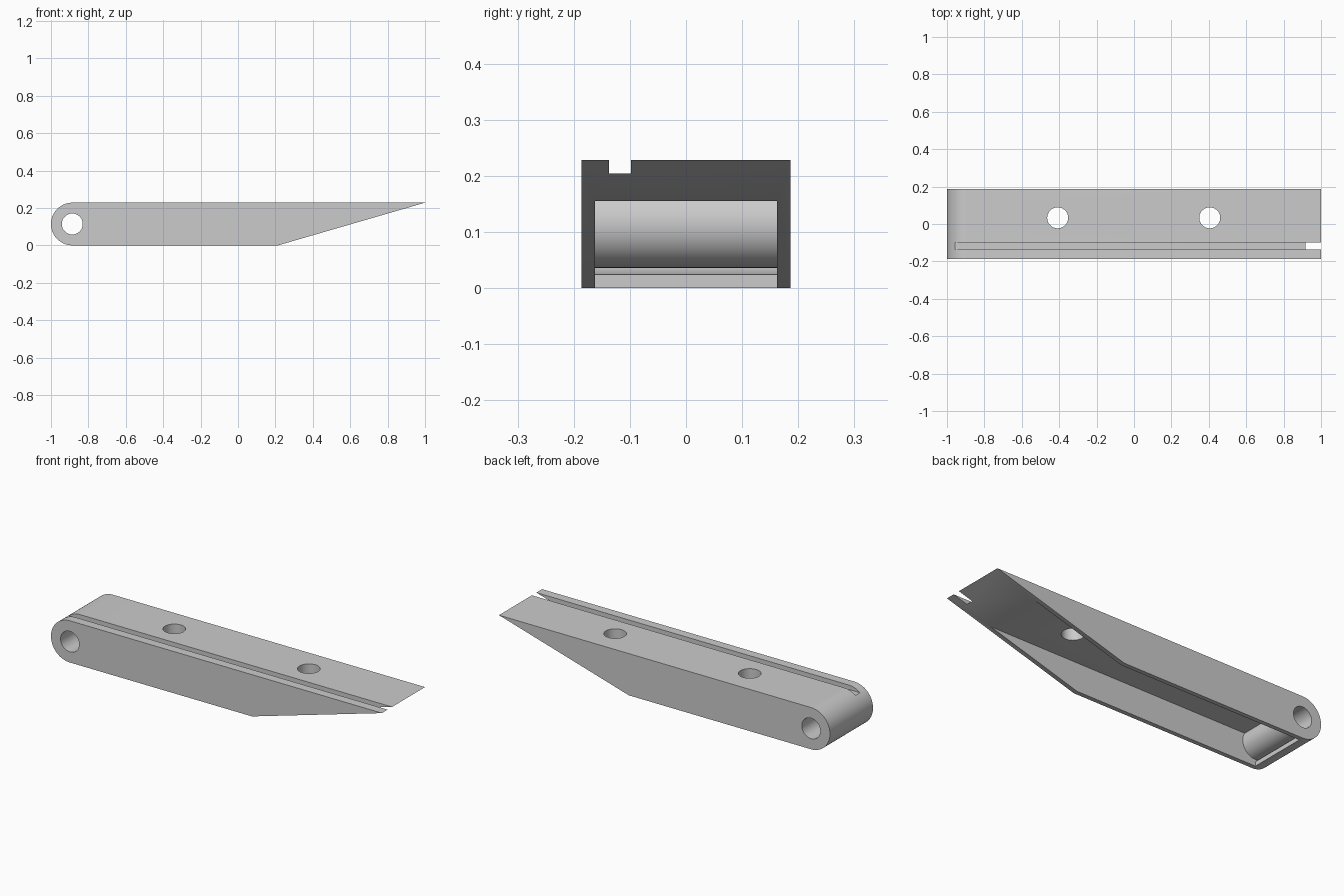
import bpy
import bmesh
from math import asin, cos, pi, sin
from mathutils import Matrix, Vector

if "Cube" in bpy.data.objects:
    bpy.data.objects.remove(bpy.data.objects["Cube"], do_unlink=True)

LENGTH, HEIGHT, HALF_WIDTH = 2.0, 0.228, 0.186
RADIUS = HEIGHT / 2
PIN_X, PIN_Z = -1 + RADIUS, RADIUS
HOLE_RADIUS = 0.056
WALL = 0.024
CEILING = 0.155
BOSS_RADIUS = 0.078


def make_object(name, bm):
    bmesh.ops.recalc_face_normals(bm, faces=bm.faces)
    mesh = bpy.data.meshes.new(name)
    bm.to_mesh(mesh)
    bm.free()
    obj = bpy.data.objects.new(name, mesh)
    bpy.context.collection.objects.link(obj)
    return obj


def prism(name, profile, y0, y1):
    """Extrude an x-z profile from y0 to y1."""
    bm = bmesh.new()
    face = bm.faces.new([bm.verts.new((x, y0, z)) for x, z in profile])
    result = bmesh.ops.extrude_face_region(bm, geom=[face])
    verts = [v for v in result["geom"] if isinstance(v, bmesh.types.BMVert)]
    bmesh.ops.translate(bm, verts=verts, vec=(0, y1 - y0, 0))
    return make_object(name, bm)


def drill(name, location, axis):
    bm = bmesh.new()
    turn = Vector((0, 0, 1)).rotation_difference(Vector(axis)).to_matrix().to_4x4()
    bmesh.ops.create_cone(bm, cap_ends=True, segments=64, radius1=HOLE_RADIUS,
                          radius2=HOLE_RADIUS, depth=1,
                          matrix=Matrix.Translation(location) @ turn)
    return make_object(name, bm)


def arc(radius, start, end, steps=48):
    angles = [start + (end - start) * i / steps for i in range(steps + 1)]
    return [(PIN_X + radius * cos(a), PIN_Z + radius * sin(a)) for a in angles]


# Bar with a rounded hinge end and a tapered tip
bar = prism("hinged_bar",
            arc(RADIUS, pi / 2, 3 * pi / 2) + [(0.215, 0), (1, HEIGHT)],
            -HALF_WIDTH, HALF_WIDTH)

# Underside cavity, wrapping around the hinge boss
gap_radius = RADIUS - WALL
rise = CEILING - PIN_Z
boss_angle = asin(rise / BOSS_RADIUS)
gap_angle = asin(rise / gap_radius)
cavity = ([(PIN_X, -0.1), (1.1, -0.1), (1.1, CEILING)]
          + arc(BOSS_RADIUS, boss_angle, -pi - boss_angle)
          + arc(gap_radius, -pi - gap_angle, -pi / 2))
inner = HALF_WIDTH - WALL

# Groove along the top, open at both ends
groove = [(-1.1, HEIGHT - WALL), (1.1, HEIGHT - WALL), (1.1, 0.4), (-1.1, 0.4)]

cutters = [
    prism("cavity_cutter", cavity, -inner, inner),
    prism("groove_cutter", groove, -0.137, -0.098),
    drill("pin_hole_cutter", (PIN_X, 0, PIN_Z), (0, 1, 0)),
]
for x in (-0.408, 0.405):
    cutters.append(drill("screw_hole_cutter", (x, 0.033, 0.2), (0, 0, 1)))

for cutter in cutters:
    cutter.hide_render = True
    mod = bar.modifiers.new(cutter.name, "BOOLEAN")
    mod.operation = "DIFFERENCE"
    mod.solver = "EXACT"
    mod.object = cutter

# Bake the cuts and remove the cutters
depsgraph = bpy.context.evaluated_depsgraph_get()
baked = bpy.data.meshes.new_from_object(bar.evaluated_get(depsgraph))
bar.modifiers.clear()
bar.data = baked
for cutter in cutters:
    bpy.data.objects.remove(cutter, do_unlink=True)

# Plain grey finish
grey = bpy.data.materials.new("light_grey")
grey.use_nodes = True
colour = (0.6, 0.6, 0.6, 1)
grey.diffuse_color = colour
grey.node_tree.nodes["Principled BSDF"].inputs["Base Color"].default_value = colour
bar.data.materials.clear()
bar.data.materials.append(grey)

bpy.ops.object.select_all(action="DESELECT")
bar.select_set(True)
bpy.context.view_layer.objects.active = bar
bpy.ops.object.shade_smooth_by_angle(angle=pi / 6)
